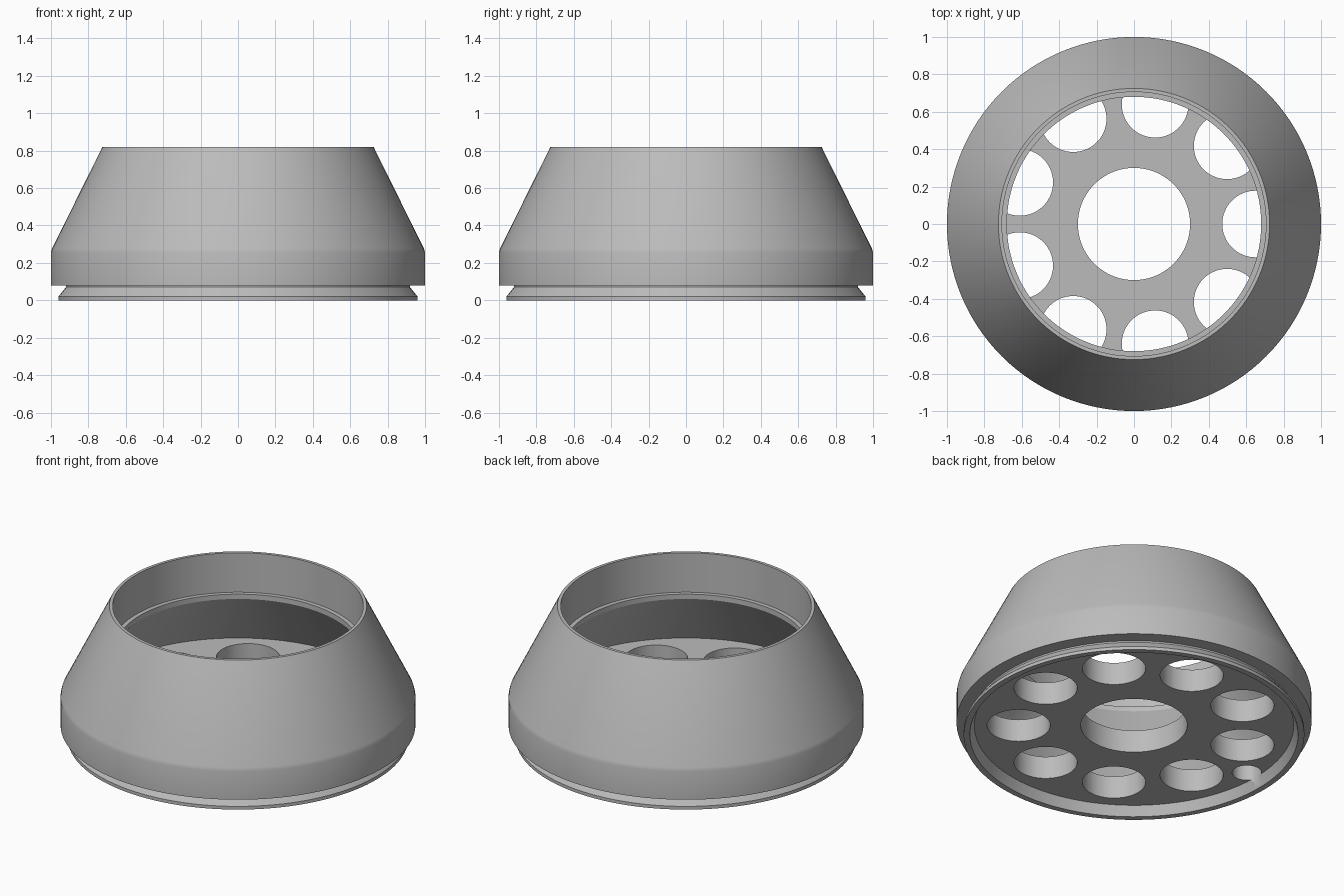
import bpy, bmesh, math
from mathutils import Matrix, Vector

cube = bpy.data.objects.get("Cube")
if cube:
    bpy.data.objects.remove(cube, do_unlink=True)

SEGMENTS = 128

grey = bpy.data.materials.new("plain_grey")
grey.use_nodes = True
grey.diffuse_color = (0.5, 0.5, 0.5, 1)
grey.node_tree.nodes["Principled BSDF"].inputs["Base Color"].default_value = (0.5, 0.5, 0.5, 1)


def add_object(name, bm):
    bmesh.ops.recalc_face_normals(bm, faces=bm.faces)
    mesh = bpy.data.meshes.new(name)
    bm.to_mesh(mesh)
    bm.free()
    mesh.materials.append(grey)
    obj = bpy.data.objects.new(name, mesh)
    bpy.context.collection.objects.link(obj)
    return obj


def lathe(name, profile):
    """Revolve a closed (radius, height) profile around z."""
    bm = bmesh.new()
    verts = [bm.verts.new((r, 0, z)) for r, z in profile]
    edges = [bm.edges.new((v, verts[i - 1])) for i, v in enumerate(verts)]
    bmesh.ops.spin(bm, geom=verts + edges, cent=(0, 0, 0), axis=(0, 0, 1),
                   angle=math.tau, steps=SEGMENTS, use_merge=True)
    bmesh.ops.remove_doubles(bm, verts=bm.verts, dist=0.0001)
    return add_object(name, bm)


def drill(bm, distance, degrees, radius, bottom, top):
    """Add an upright drill at a polar position."""
    a = math.radians(degrees)
    place = Vector((distance * math.cos(a), distance * math.sin(a), (bottom + top) / 2))
    bmesh.ops.create_cone(bm, cap_ends=True, segments=64, radius1=radius, radius2=radius,
                          depth=top - bottom, matrix=Matrix.Translation(place))


# Hollow conical housing, with recessed floor, foot ring and inner ledge
housing = lathe("conical_housing", [
    (0.30, 0.06), (0.90, 0.06), (0.925, 0),                   # underside recess
    (0.96, 0), (0.96, 0.02), (0.92, 0.07), (0.92, 0.08),      # foot ring
    (1, 0.08), (1, 0.255), (0.994, 0.277), (0.725, 0.82),     # band and cone
    (0.706, 0.82), (0.706, 0.575), (0.68, 0.575), (0.68, 0.545),  # bore and ledge
    (0.90, 0.20), (0.30, 0.20),                               # chamber and floor top
])

# Ring of nine floor holes and one small pin hole
bm = bmesh.new()
for i in range(9):
    drill(bm, 0.65, i * 40, 0.178, -0.1, 0.3)
drill(bm, 0.83, 180, 0.083, -0.1, 0.22)
drills = add_object("floor_drills", bm)

cut = housing.modifiers.new("floor_holes", "BOOLEAN")
cut.operation = "DIFFERENCE"
cut.solver = "EXACT"
cut.object = drills

bpy.ops.object.select_all(action="DESELECT")
housing.select_set(True)
bpy.context.view_layer.objects.active = housing
bpy.ops.object.modifier_apply(modifier=cut.name)
bpy.data.objects.remove(drills, do_unlink=True)
bpy.ops.object.shade_smooth_by_angle(angle=math.radians(28))
